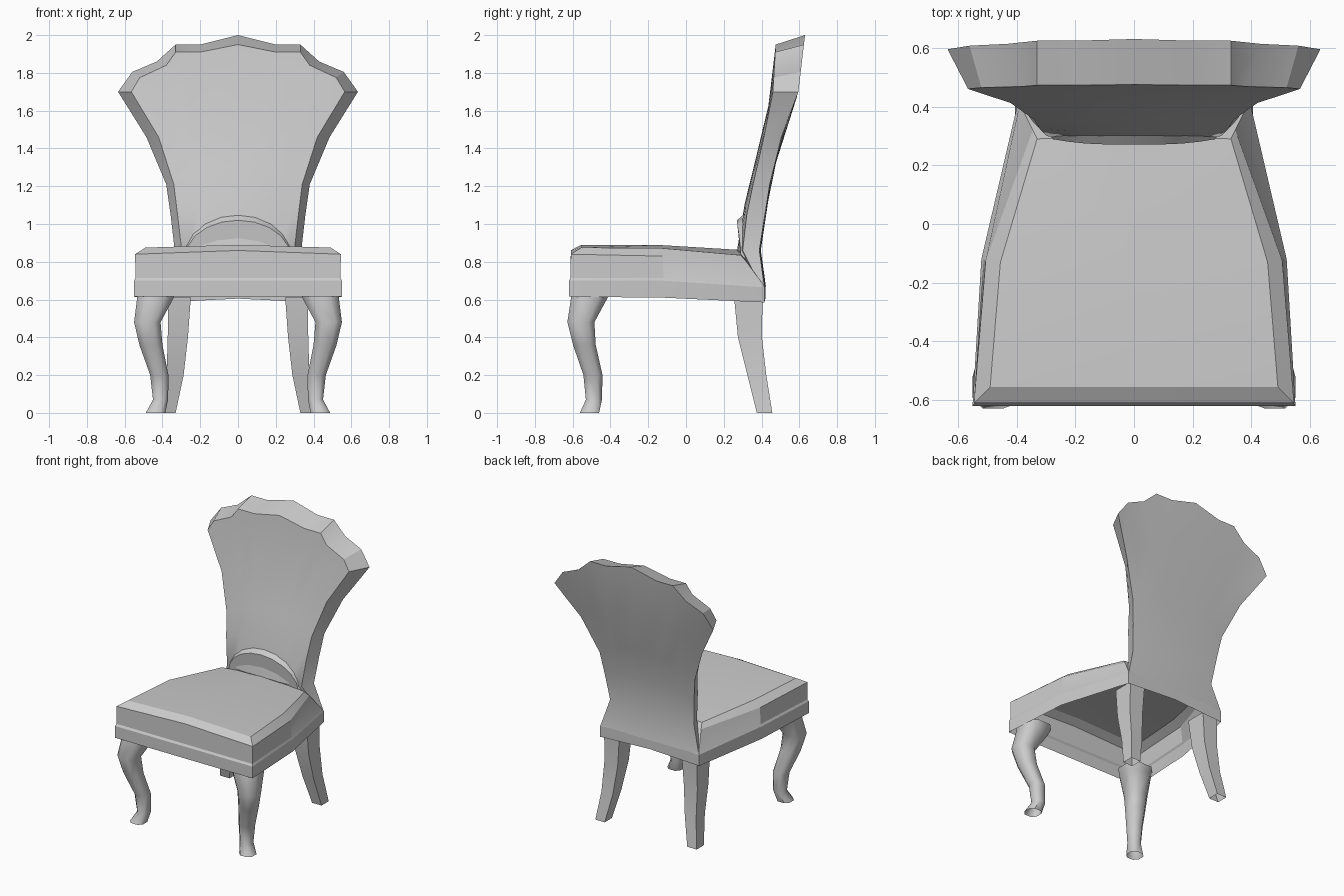
import bpy, bmesh, math

if "Cube" in bpy.data.objects:
    bpy.data.objects.remove(bpy.data.objects["Cube"], do_unlink=True)

GREY = (0.6, 0.6, 0.6, 1)
grey = bpy.data.materials.new("plain grey")
grey.use_nodes = True
grey.diffuse_color = GREY
grey.node_tree.nodes["Principled BSDF"].inputs["Base Color"].default_value = GREY


def loft(name, rings, cap_start=False, strip_end=False, angle=30):
    """Skin closed rings of equal length; strip_end caps a folded ring with quads."""
    bm = bmesh.new()
    rows = [[bm.verts.new(p) for p in ring] for ring in rings]
    n = len(rows[0])
    for a, b in zip(rows, rows[1:]):
        for i in range(n):
            j = (i + 1) % n
            bm.faces.new((a[i], a[j], b[j], b[i]))
    if cap_start:
        bm.faces.new(rows[0][::-1])
    if strip_end:
        top = rows[-1]
        for i in range(n // 2 - 1):
            bm.faces.new((top[i], top[i + 1], top[n - 2 - i], top[n - 1 - i]))
    bmesh.ops.remove_doubles(bm, verts=bm.verts, dist=0.0005)
    bmesh.ops.recalc_face_normals(bm, faces=bm.faces)
    mesh = bpy.data.meshes.new(name)
    bm.to_mesh(mesh)
    bm.free()
    mesh.materials.append(grey)
    ob = bpy.data.objects.new(name, mesh)
    bpy.context.collection.objects.link(ob)
    bpy.ops.object.select_all(action="DESELECT")
    ob.select_set(True)
    bpy.context.view_layer.objects.active = ob
    bpy.ops.object.shade_smooth_by_angle(angle=math.radians(angle))


def mirrored(half):
    """Complete a half outline whose first and last points lie on x = 0."""
    return half + [(-x, y, z) for x, y, z in half[-2:0:-1]]


def lerp_table(table, z):
    """Read a value from (height, value) pairs."""
    for (z0, v0), (z1, v1) in zip(table, table[1:]):
        if z <= z1:
            break
    return v0 + (v1 - v0) * (z - z0) / (z1 - z0)


# Seat: open shell with a belt, padded body and crowned top
outline = [(0, -.62), (.55, -.62), (.52, -.12), (.395, .415), (0, .42)]
low = [.615, .615, .61, .585, .605]
belt = [.70, .70, .70, .665, .685]


def seat_ring(scale, heights, lift=0):
    return mirrored([(x * scale, y * scale, z + lift)
                     for (x, y), z in zip(outline, heights)])


seat_rings = [
    seat_ring(1, low),
    seat_ring(1, belt),
    seat_ring(.985, belt, .014),
    mirrored([(0, -.61, .86), (.545, -.61, .84), (.505, -.125, .83),
              (.345, .32, .80), (0, .34, .80)]),
    mirrored([(0, -.555, .89), (.49, -.555, .875), (.455, -.13, .872),
              (.33, .29, .835), (0, .30, .862)]),
    [(0, -.13, .888)] * 8,
]
loft("seat", seat_rings, angle=20)

# Backrest: fanned shell with a scalloped crest, flaring into the seat belt
front_top = [(0, 1.95), (.20, 1.91), (.33, 1.91), (.38, 1.84), (.52, 1.775), (.565, 1.70)]
rear_top = [(0, 2.0), (.20, 1.95), (.33, 1.95), (.43, 1.86), (.56, 1.805), (.635, 1.70)]
front_depth = [(.67, .395), (.86, .30), (1.05, .322), (1.21, .355),
               (1.45, .41), (1.70, .46), (1.95, .475)]
rear_depth = [(.67, .415), (.86, .388), (1.21, .443), (1.46, .505), (1.70, .595), (2.0, .63)]
# each row: height of the side edge, front half width, rear half width
back_rows = [(.67, .387, .392), (.86, .298, .335), (1.05, .32, .357), (1.21, .34, .38),
             (1.46, .42, .485), (1.70, .565, .635)]


def back_side(top, depth, width, z_edge, bulge):
    edge_x = top[-1][0]
    fan = max(0, (z_edge - .86) / .84)
    half = []
    for x, z_top in top:
        z = z_edge + fan * (z_top - 1.70)
        t = x / edge_x
        y = lerp_table(depth, z) + bulge * (1 - t * t) * (1 - fan)
        half.append((x * width / edge_x, y, z))
    return [(-x, y, z) for x, y, z in half[:0:-1]] + half


back_rings = [back_side(front_top, front_depth, wf, z, -.03)
              + back_side(rear_top, rear_depth, wr, z, .008)[::-1]
              for z, wf, wr in back_rows]
loft("backrest", back_rings, strip_end=True, angle=30)


# Arched pad at the foot of the backrest
def arch(y, width, height):
    return [(width * math.cos(a), y + .02 * abs(math.cos(a)) ** 3,
             .82 + height * math.sin(a))
            for a in (math.pi * i / 10 for i in range(11))]


loft("back_arch_pad", [arch(.27, .28, .20), arch(.305, .30, .23)],
     cap_start=True, angle=25)


# Front legs: S-curved, rounded; each row is height, x range, depth range
front_leg = [(.64, .33, .535, -.605, -.40), (.60, .345, .535, -.61, -.42),
             (.48, .41, .55, -.628, -.485), (.36, .40, .522, -.598, -.478),
             (.20, .368, .465, -.543, -.442), (.07, .37, .45, -.53, -.445),
             (0, .385, .488, -.562, -.46)]
# Rear legs: swept-back square posts
rear_leg = [(.61, .25, .37, .255, .405), (.40, .265, .372, .275, .402),
            (.20, .288, .378, .325, .425), (0, .33, .405, .375, .457)]


def leg_ring(row, side, round_leg):
    z, x0, x1, y0, y1 = row
    if round_leg:
        shape = [(1, .5), (.5, 1), (-.5, 1), (-1, .5),
                 (-1, -.5), (-.5, -1), (.5, -1), (1, -.5)]
    else:
        shape = [(1, 1), (-1, 1), (-1, -1), (1, -1)]
    cx, cy, rx, ry = (x0 + x1) / 2, (y0 + y1) / 2, (x1 - x0) / 2, (y1 - y0) / 2
    return [(side * (cx + rx * u), cy + ry * v, z) for u, v in shape]


for side, label in ((1, "left"), (-1, "right")):
    loft(f"front_leg_{label}", [leg_ring(r, side, True) for r in front_leg], angle=50)
    loft(f"rear_leg_{label}", [leg_ring(r, side, False) for r in rear_leg], angle=20)
